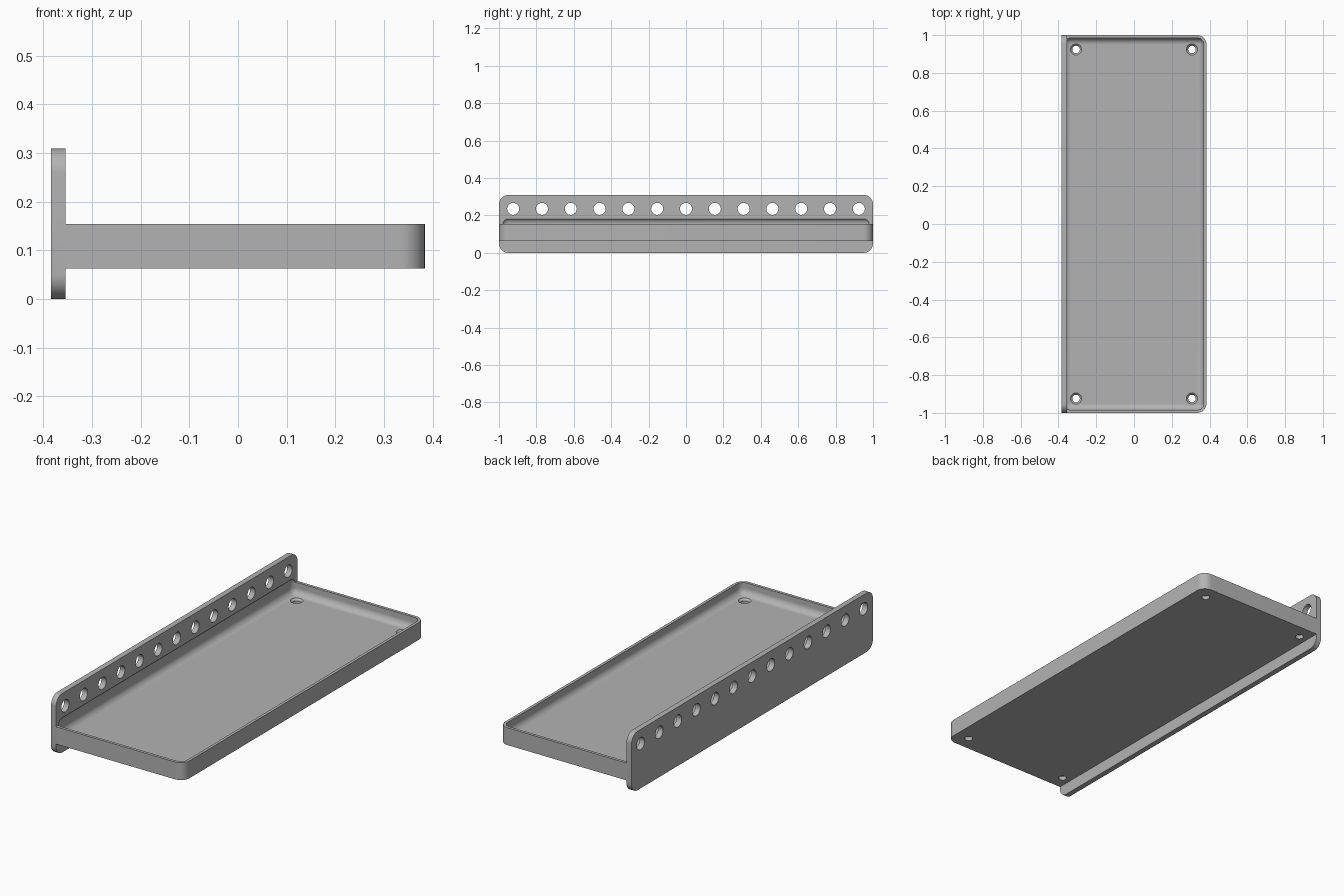
import bpy, bmesh
from mathutils import Matrix, Vector

if "Cube" in bpy.data.objects:
    bpy.data.objects.remove(bpy.data.objects["Cube"])

grey = bpy.data.materials.new("plain grey")
grey.use_nodes = True
grey.diffuse_color = (0.45, 0.45, 0.45, 1)
grey.node_tree.nodes["Principled BSDF"].inputs["Base Color"].default_value = grey.diffuse_color


def finish(bm, name):
    bmesh.ops.recalc_face_normals(bm, faces=bm.faces)
    mesh = bpy.data.meshes.new(name)
    bm.to_mesh(mesh)
    bm.free()
    mesh.materials.append(grey)
    obj = bpy.data.objects.new(name, mesh)
    bpy.context.collection.objects.link(obj)
    return obj


def rounded_box(name, low, high, radius, pick):
    """Box between two corners with the edges chosen by pick(edge) rounded."""
    low, high = Vector(low), Vector(high)
    bm = bmesh.new()
    bmesh.ops.create_cube(bm, size=1)
    size = high - low
    bmesh.ops.transform(bm, verts=bm.verts,
                        matrix=Matrix.Translation((low + high) / 2) @ Matrix.Diagonal((*size, 1)))
    bmesh.ops.bevel(bm, geom=[e for e in bm.edges if pick(e)], offset=radius,
                    segments=10, profile=0.5, affect='EDGES')
    return finish(bm, name)


def along(edge, axis):
    d = edge.verts[1].co - edge.verts[0].co
    return abs(d[axis]) > 0.99 * d.length


def add_cylinder(bm, r1, r2, depth, matrix):
    bmesh.ops.create_cone(bm, cap_ends=True, segments=40, radius1=r1, radius2=r2,
                          depth=depth, matrix=matrix)


def cut(obj, cutters):
    for c in cutters:
        mod = obj.modifiers.new("cut", 'BOOLEAN')
        mod.operation, mod.solver, mod.object = 'DIFFERENCE', 'EXACT', c
    bpy.ops.object.select_all(action='DESELECT')
    bpy.context.view_layer.objects.active = obj
    obj.select_set(True)
    for mod in list(obj.modifiers):
        bpy.ops.object.modifier_apply(modifier=mod.name)
    bpy.ops.object.shade_smooth_by_angle(angle=0.5)


PLATE_FACE, FLOOR = -0.355, 0.093

# Upright mounting plate and the shallow tray that leans out from it
plate = rounded_box("mounting_plate", (-0.384, -1, 0), (PLATE_FACE, 1, 0.309), 0.05,
                    lambda e: along(e, 0))
tray = rounded_box("tray", (PLATE_FACE, -1, 0.063), (0.384, 1, 0.154), 0.05,
                   lambda e: along(e, 2) and e.verts[0].co.x > 0)

# Hollow of the tray, which also bites slightly into the plate
hollow = rounded_box("hollow_cutter", (-0.369, -0.985, FLOOR), (0.369, 0.985, 0.188), 0.034,
                     lambda e: True)

# Row of holes through the plate
bm = bmesh.new()
for i in range(13):
    add_cylinder(bm, 0.032, 0.032, 0.2,
                 Matrix.Translation((-0.37, (i - 6) * 0.154, 0.235)) @ Matrix.Rotation(1.5708, 4, 'Y'))
plate_holes = finish(bm, "plate_hole_cutter")

# Countersunk screw holes in the tray floor
bm = bmesh.new()
sinks = bmesh.new()
for x in (-0.307, 0.307):
    for y in (-0.924, 0.924):
        add_cylinder(bm, 0.02, 0.02, 0.2, Matrix.Translation((x, y, FLOOR)))
        add_cylinder(sinks, 0.018, 0.034, 0.016, Matrix.Translation((x, y, FLOOR - 0.004)))
screw_holes = finish(bm, "screw_hole_cutter")
countersinks = finish(sinks, "countersink_cutter")

cut(plate, [hollow, plate_holes])
cut(tray, [hollow, screw_holes, countersinks])

for helper in (hollow, plate_holes, screw_holes, countersinks):
    bpy.data.objects.remove(helper)
